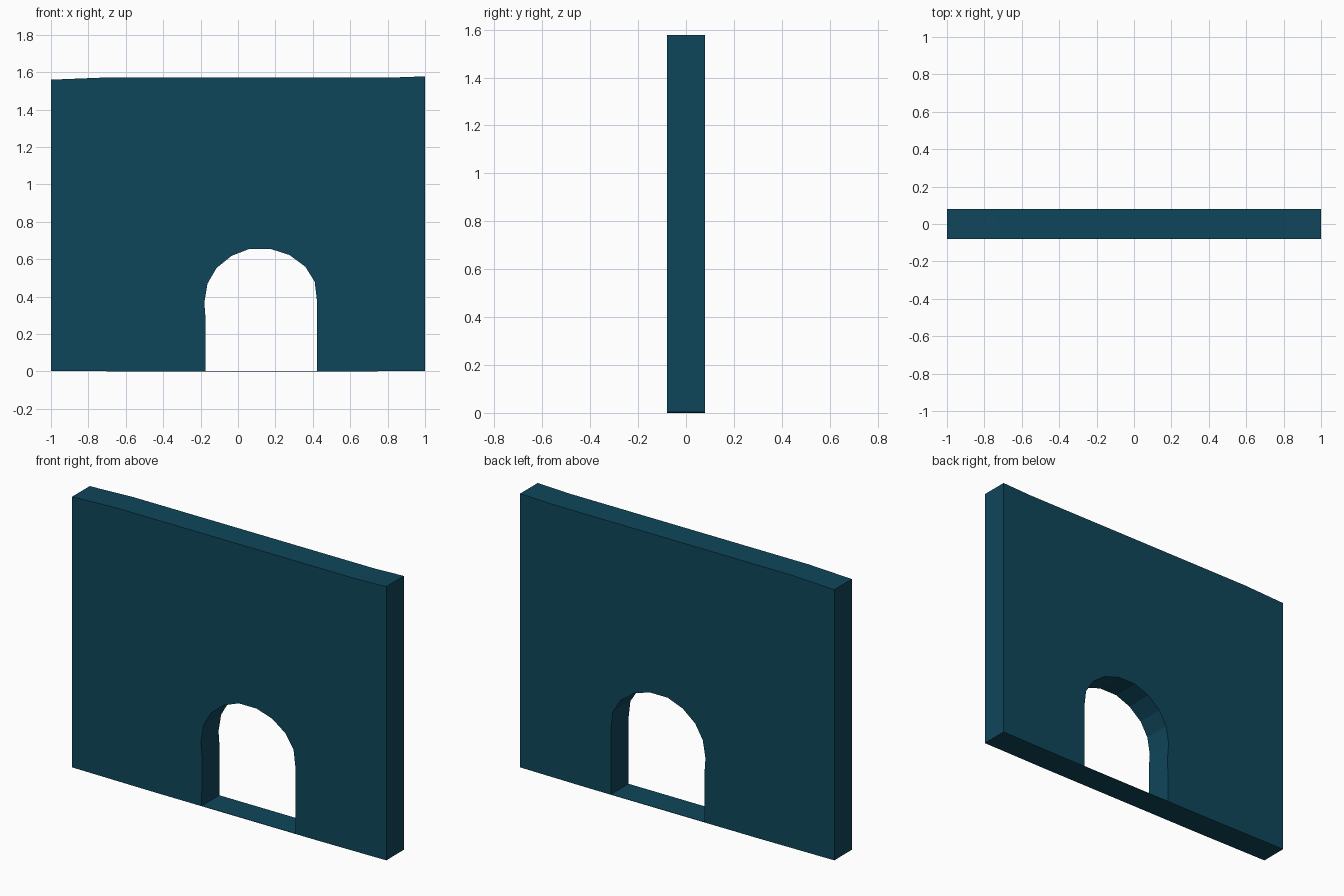
import bpy, bmesh

if "Cube" in bpy.data.objects:
    bpy.data.objects.remove(bpy.data.objects["Cube"])

HALF_DEPTH = 0.08

teal = bpy.data.materials.new("dark teal")
teal.diffuse_color = (0.0048, 0.0612, 0.1046, 1)
teal.use_nodes = True
teal.node_tree.nodes["Principled BSDF"].inputs["Base Color"].default_value = teal.diffuse_color


def extrude_profile(name, points):
    """Extrude an x-z outline through the wall depth."""
    bm = bmesh.new()
    face = bm.faces.new([bm.verts.new((x, -HALF_DEPTH, z)) for x, z in points])
    result = bmesh.ops.extrude_face_region(bm, geom=[face], use_keep_orig=True)
    moved = [g for g in result["geom"] if isinstance(g, bmesh.types.BMVert)]
    bmesh.ops.translate(bm, verts=moved, vec=(0, 2 * HALF_DEPTH, 0))
    bmesh.ops.recalc_face_normals(bm, faces=bm.faces)
    mesh = bpy.data.meshes.new(name)
    bm.to_mesh(mesh)
    bm.free()
    mesh.materials.append(teal)
    obj = bpy.data.objects.new(name, mesh)
    bpy.context.collection.objects.link(obj)
    return obj


# Hand-cut arch outline, left foot to right foot
arch = [(-0.175, 0), (-0.174, 0.29), (-0.18, 0.37), (-0.163, 0.47),
        (-0.115, 0.553), (-0.035, 0.618), (0.06, 0.655), (0.175, 0.655),
        (0.275, 0.623), (0.36, 0.56), (0.41, 0.48), (0.422, 0.38), (0.422, 0)]

# Slightly uneven outer edge of the wall
outer = [(0.57, 0), (1, 0.003), (1, 1.578), (0.81, 1.571),
         (-0.725, 1.571), (-1, 1.56), (-1, 0.003), (-0.5, 0)]

extrude_profile("wall", arch + outer)

# Thin floor strip closing the doorway at ground level
extrude_profile("threshold", [(-0.175, 0), (0.422, 0), (0.422, 0.002), (-0.175, 0.002)])
